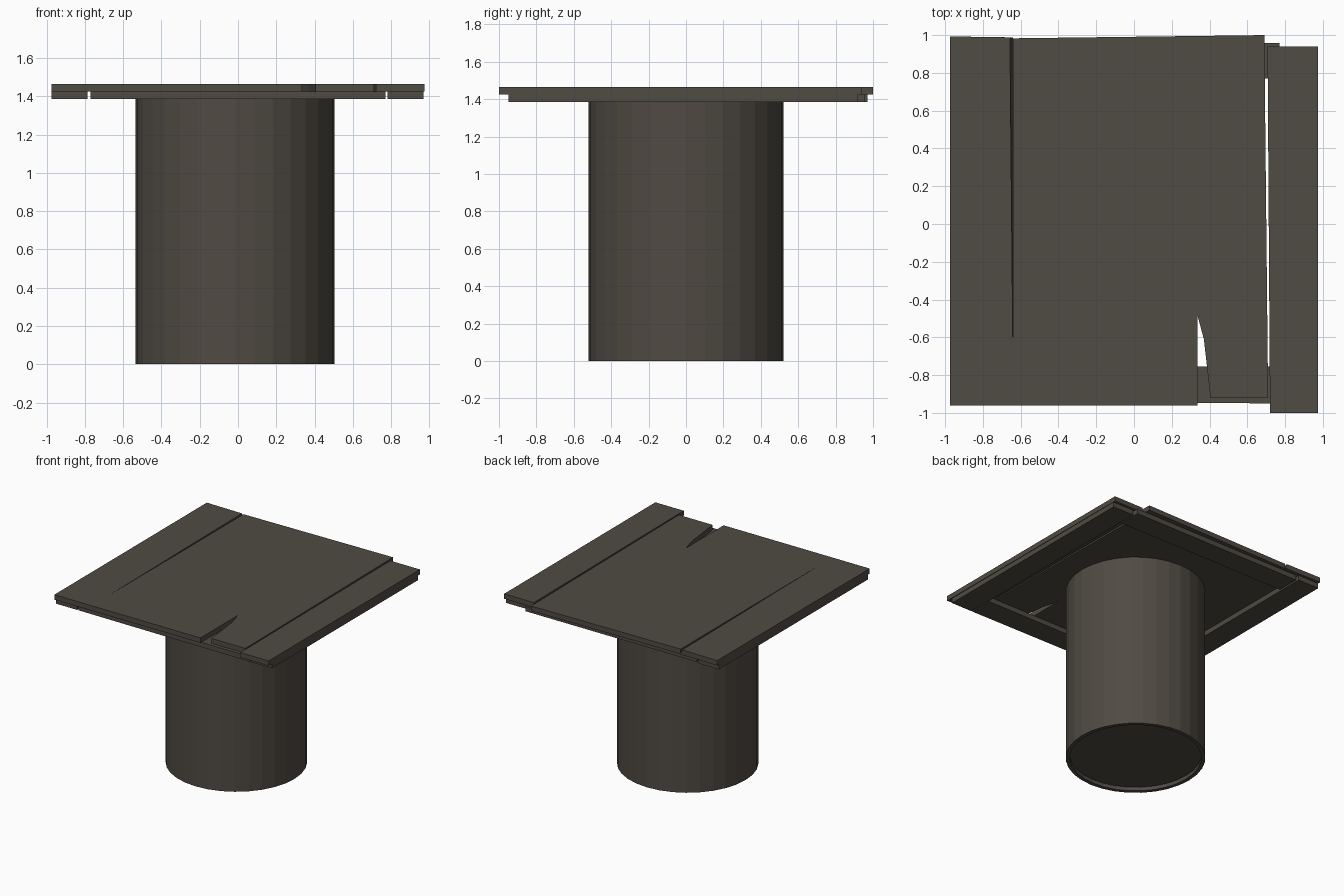
import bpy, bmesh, math

if "Cube" in bpy.data.objects:
    bpy.data.objects.remove(bpy.data.objects["Cube"])

wood = bpy.data.materials.new("dark_weathered_wood")
wood.diffuse_color = (0.08, 0.069, 0.056, 1)
wood.use_nodes = True
wood.node_tree.nodes["Principled BSDF"].inputs["Base Color"].default_value = wood.diffuse_color


def finish(name, bm):
    bmesh.ops.recalc_face_normals(bm, faces=bm.faces)
    me = bpy.data.meshes.new(name)
    bm.to_mesh(me)
    bm.free()
    me.materials.append(wood)
    ob = bpy.data.objects.new(name, me)
    bpy.context.collection.objects.link(ob)
    return ob


def board(name, outline, z0, z1, lower=None):
    """Flat board from a top outline; 'lower' gives a different bottom outline."""
    bm = bmesh.new()
    top = [bm.verts.new((x, y, z1)) for x, y in outline]
    bot = [bm.verts.new((x, y, z0)) for x, y in (lower or outline)]
    bm.faces.new(top)
    bm.faces.new(bot[::-1])
    n = len(top)
    for i in range(n):
        j = (i + 1) % n
        bm.faces.new((bot[i], bot[j], top[j], top[i]))
    return finish(name, bm)


# Barrel-like pedestal with a shallow recess under the foot
R, CX, SIDES = 0.52, -0.015, 32
bm = bmesh.new()
rings = []
for r, z in ((0.49, 0.03), (0.49, 0.0), (R, 0.0), (R, 1.425)):
    rings.append([bm.verts.new((CX + r * math.cos(2 * math.pi * i / SIDES),
                                r * math.sin(2 * math.pi * i / SIDES), z))
                  for i in range(SIDES)])
for a, b in zip(rings, rings[1:]):
    for i in range(SIDES):
        j = (i + 1) % SIDES
        bm.faces.new((a[i], a[j], b[j], b[i]))
bm.faces.new(rings[0])
bm.faces.new(rings[-1])
finish("pedestal", bm)

# Frame boards below the table top
Z0, Z1, Z2 = 1.385, 1.425, 1.465
board("frame_left", [(-0.975, -0.94), (-0.785, -0.94), (-0.785, 0.97), (-0.975, 0.97)], Z0, Z1)
board("frame_right", [(0.78, -0.95), (0.97, -0.95), (0.97, 0.92), (0.78, 0.92)], Z0, Z1)
board("frame_front", [(-0.77, -0.94), (0.77, -0.95), (0.77, -0.755), (-0.77, -0.755)], Z0, Z1)
board("frame_back", [(-0.77, 0.77), (0.77, 0.77), (0.77, 0.957), (-0.77, 0.957)], Z0, Z1)

# Table top: left plank with a sloped edge forming the tapering crack
left = [(-0.975, -0.96), (-0.64, -0.96), (-0.64, -0.8), (-0.657, 0.988), (-0.975, 0.993)]
left_low = [(-0.975, -0.96), (-0.64, -0.96), (-0.64, -0.8), (-0.64, 0.988), (-0.975, 0.993)]
board("top_left_plank", left, Z1, Z2, left_low)

# Wide middle plank with a split broken into its front edge
board("top_middle_plank", [(-0.64, -0.96), (0.335, -0.96), (0.335, -0.48), (0.37, -0.61),
                           (0.405, -0.92), (0.71, -0.92), (0.69, 1.0), (-0.64, 0.983)], Z1, Z2)

# Loose right plank
board("top_right_plank", [(0.72, -1.0), (0.975, -1.0), (0.973, 0.94), (0.707, 0.94)], Z1, Z2)
